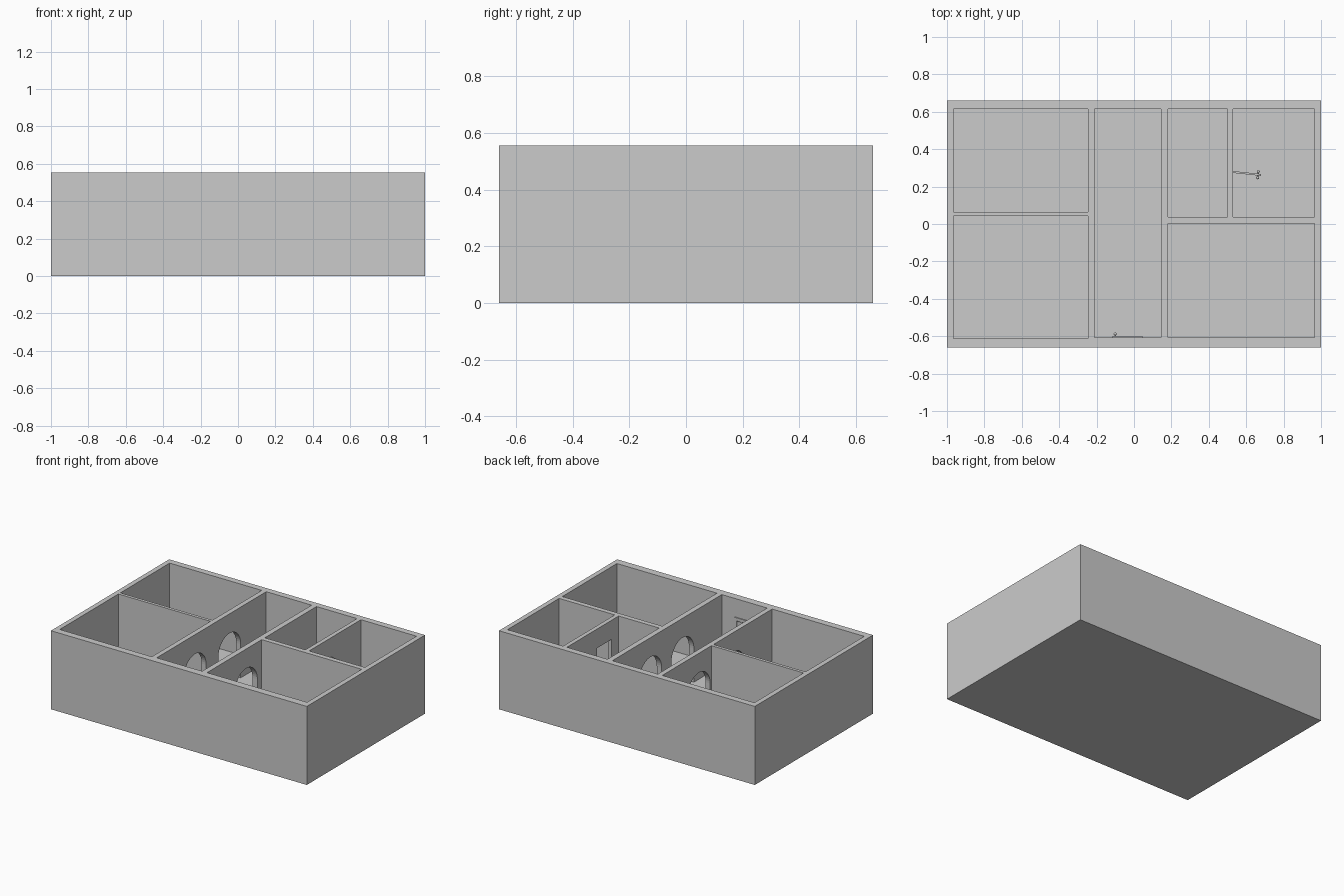
import bpy, bmesh, math
from mathutils import Matrix, Vector

if "Cube" in bpy.data.objects:
    bpy.data.objects.remove(bpy.data.objects["Cube"])

H = 0.555       # wall height
FLOOR = 0.055   # floor level inside the rooms


def make_object(name, bm):
    bmesh.ops.recalc_face_normals(bm, faces=bm.faces[:])
    me = bpy.data.meshes.new(name)
    bm.to_mesh(me)
    bm.free()
    ob = bpy.data.objects.new(name, me)
    bpy.context.collection.objects.link(ob)
    return ob


def box(name, x0, x1, y0, y1, z0, z1):
    bm = bmesh.new()
    m = Matrix.Translation(((x0 + x1) / 2, (y0 + y1) / 2, (z0 + z1) / 2))
    m = m @ Matrix.Diagonal((x1 - x0, y1 - y0, z1 - z0, 1))
    bmesh.ops.create_cube(bm, size=1, matrix=m)
    return make_object(name, bm)


def arch(name, x0, x1, yc, width, top):
    # round-headed opening running through a wall along x
    r = width / 2
    pts = [(yc + r, FLOOR), (yc - r, FLOOR)]
    for i in range(25):
        a = math.pi - math.pi * i / 24
        pts.append((yc + r * math.cos(a), top - r + r * math.sin(a)))
    bm = bmesh.new()
    face = bm.faces.new([bm.verts.new((x0, y, z)) for y, z in pts])
    res = bmesh.ops.extrude_face_region(bm, geom=[face])
    moved = [v for v in res["geom"] if isinstance(v, bmesh.types.BMVert)]
    bmesh.ops.translate(bm, verts=moved, vec=(x1 - x0, 0, 0))
    return make_object(name, bm)


def cut(target, cutter):
    cutter.hide_render = True
    mod = target.modifiers.new("cut", "BOOLEAN")
    mod.operation = "DIFFERENCE"
    mod.solver = "EXACT"
    mod.object = cutter
    bpy.context.view_layer.objects.active = target
    bpy.ops.object.modifier_apply(modifier=mod.name)
    bpy.data.objects.remove(cutter)


# solid block, then the six rooms carved out of it
house = box("house_walls", -1, 1, -0.66, 0.66, 0, H)
rooms = [
    (-0.965, -0.245, 0.065, 0.615),
    (-0.965, -0.245, -0.612, 0.043),
    (-0.21, 0.145, -0.607, 0.615),
    (0.183, 0.5, 0.038, 0.615),
    (0.53, 0.965, 0.038, 0.615),
    (0.183, 0.965, -0.607, 0.003),
]
for x0, x1, y0, y1 in rooms:
    cut(house, box("room_cutter", x0, x1, y0, y1, FLOOR, H + 0.1))

# arched openings off the hall
for x0, x1, yc in [(-0.26, -0.195, 0.205), (-0.26, -0.195, -0.18),
                   (0.13, 0.198, 0.19), (0.13, 0.198, -0.17)]:
    cut(house, arch("arch_cutter", x0, x1, yc, 0.25, 0.418))

# plain doorway between the two back rooms
cut(house, box("doorway_cutter", 0.48, 0.55, 0.115, 0.277, FLOOR, 0.42))


def door(name, origin, angle, length, height, thick, knob_x, sides):
    # slab with a recessed panel on each face, hinged at its origin
    place = Matrix.Translation(origin) @ Matrix.Rotation(angle, 4, "Z")
    bm = bmesh.new()
    m = Matrix.Translation((length / 2, 0, height / 2))
    m = m @ Matrix.Diagonal((length, thick, height, 1))
    bmesh.ops.create_cube(bm, size=1, matrix=m)
    bm.normal_update()
    big = [f for f in bm.faces if abs(f.normal.y) > 0.9]
    bmesh.ops.inset_individual(bm, faces=big, thickness=0.03)
    bmesh.ops.inset_individual(bm, faces=big, thickness=0.004, depth=-0.002)
    make_object(name, bm).matrix_world = place

    # knob: short stem with a ball, on the chosen faces
    bm = bmesh.new()
    for s in sides:
        turn = Matrix.Rotation(math.pi / 2, 4, "X")
        stem = Matrix.Translation((knob_x, s * (thick / 2 + 0.005), height * 0.47))
        ball = Matrix.Translation((knob_x, s * (thick / 2 + 0.012), height * 0.47))
        bmesh.ops.create_cone(bm, cap_ends=True, segments=12, radius1=0.004,
                              radius2=0.004, depth=0.012, matrix=stem @ turn)
        bmesh.ops.create_uvsphere(bm, u_segments=16, v_segments=8,
                                  radius=0.008, matrix=ball)
    knob = make_object(name + "_knob", bm)
    knob.matrix_world = place
    bpy.ops.object.select_all(action="DESELECT")
    knob.select_set(True)
    bpy.context.view_layer.objects.active = knob
    bpy.ops.object.shade_smooth_by_angle()


# open inner door and closed entrance door
door("inner_door", Vector((0.53, 0.278, FLOOR)), math.radians(-6),
     0.15, 0.365, 0.01, 0.134, (-1, 1))
door("entrance_door", Vector((-0.115, -0.606, FLOOR)), 0,
     0.16, 0.37, 0.012, 0.014, (1,))
